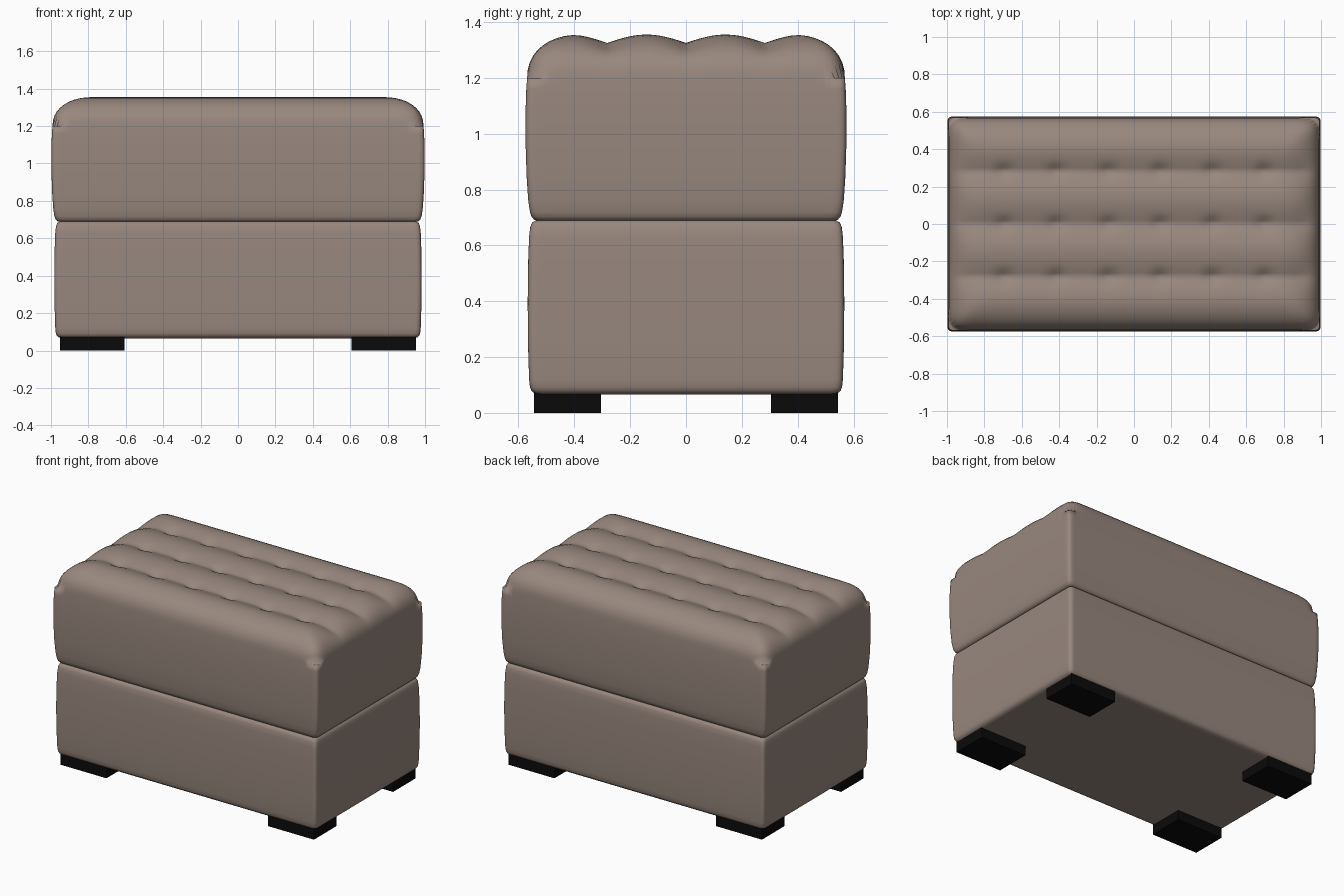
import bpy, bmesh, math

if "Cube" in bpy.data.objects:
    bpy.data.objects.remove(bpy.data.objects["Cube"])


def material(name, rgb):
    m = bpy.data.materials.new(name)
    m.diffuse_color = (*rgb, 1)
    m.use_nodes = True
    m.node_tree.nodes["Principled BSDF"].inputs["Base Color"].default_value = m.diffuse_color
    return m


FABRIC = material("taupe fabric", (0.315, 0.245, 0.208))
BLACK = material("black wood", (0.003, 0.003, 0.003))


def axis(half, edge, n, k=10):
    """Grid lines: even in the middle, crowding towards both ends."""
    inner = half - edge
    mid = [inner * (2 * i / n - 1) for i in range(n + 1)]
    end = [inner + edge * math.sin(math.pi / 2 * i / k) for i in range(1, k + 1)]
    return [-e for e in reversed(end)] + mid + end


def upholstered_block(name, xs, ys, levels, top=None, corner=0.025):
    """Closed shell from (z, inset) levels; top(x, y) gives the lid's shape."""
    hx, hy = xs[-1], ys[-1]
    nx, ny, nz = len(xs) - 1, len(ys) - 1, len(levels) - 1
    bm = bmesh.new()
    cache = {}

    def vert(i, j, k):
        if (i, j, k) not in cache:
            x, y = xs[i], ys[j]
            z, inset = levels[k]
            if k == nz and top:
                z += top(x, y)
            # round the upright corners
            ax, ay = abs(x) - hx + corner, abs(y) - hy + corner
            if ax > 0 and ay > 0:
                f = max(ax, ay) / math.hypot(ax, ay)
                x = math.copysign(hx - corner + ax * f, x)
                y = math.copysign(hy - corner + ay * f, y)
            cache[i, j, k] = bm.verts.new((x * (1 - inset / hx), y * (1 - inset / hy), z))
        return cache[i, j, k]

    for i in range(nx):
        for j in range(ny):
            for k in (0, nz):
                bm.faces.new([vert(i, j, k), vert(i + 1, j, k), vert(i + 1, j + 1, k), vert(i, j + 1, k)])
    for k in range(nz):
        for i in range(nx):
            for j in (0, ny):
                bm.faces.new([vert(i, j, k), vert(i + 1, j, k), vert(i + 1, j, k + 1), vert(i, j, k + 1)])
        for j in range(ny):
            for i in (0, nx):
                bm.faces.new([vert(i, j, k), vert(i, j + 1, k), vert(i, j + 1, k + 1), vert(i, j, k + 1)])
    bmesh.ops.recalc_face_normals(bm, faces=bm.faces)
    for f in bm.faces:
        f.smooth = True
    me = bpy.data.meshes.new(name)
    bm.to_mesh(me)
    bm.free()
    me.materials.append(FABRIC)
    ob = bpy.data.objects.new(name, me)
    bpy.context.collection.objects.link(ob)
    return ob


# Lower body: slightly bulging box with soft edges
upholstered_block(
    "base", axis(0.982, 0.05, 12, 6), axis(0.567, 0.05, 8, 6),
    [(0.065, 0.045), (0.069, 0.026), (0.078, 0.014), (0.092, 0.008), (0.12, 0.005), (0.25, 0.001),
     (0.4, 0.0), (0.55, 0.002), (0.63, 0.005), (0.665, 0.009), (0.682, 0.016), (0.69, 0.03)])

# Seat cushion: domed lid with three channels and rows of tufts
HX, HY, EX, EY = 0.998, 0.575, 0.218, 0.195
PITCH, RISE = 0.285, 0.155
TUFTS = [s * x for x in (0.14, 0.42, 0.70) for s in (-1, 1)]


def seat_top(x, y):
    sx = max(0, 1 - (HX - abs(x)) / EX)
    sy = max(0, 1 - (HY - abs(y)) / EY)
    s = min(1, (sx ** 6 + sy ** 6) ** (1 / 6))
    z = RISE * (1 - s ** 2.2) ** (1 / 2.2)
    if abs(y) < 1.5 * PITCH:
        fade = min(1, (HX - abs(x)) / 0.1)
        z -= 0.03 * fade * (1 - abs(math.sin(math.pi * y / PITCH)))
    for tx in TUFTS:
        for ty in (-PITCH, 0, PITCH):
            z -= 0.018 * math.exp(-((x - tx) / 0.045) ** 2 - ((y - ty) / 0.035) ** 2)
    return z


upholstered_block(
    "seat_cushion", axis(HX, EX, 78), axis(HY, EY, 40),
    [(0.688, 0.045), (0.692, 0.031), (0.702, 0.022), (0.72, 0.016), (0.76, 0.010), (0.85, 0.004),
     (0.98, 0.0), (1.1, 0.001), (1.16, 0.003), (1.2, 0.006)], seat_top)

# Four block feet
for sx, side in ((-1, "left"), (1, "right")):
    for sy, end in ((-1, "front"), (1, "back")):
        bpy.ops.mesh.primitive_cube_add(size=1, location=(sx * 0.78, sy * 0.425, 0.04))
        foot = bpy.context.object
        foot.name = f"{end}_{side}_foot"
        foot.scale = (0.345, 0.24, 0.08)
        foot.data.materials.append(BLACK)
